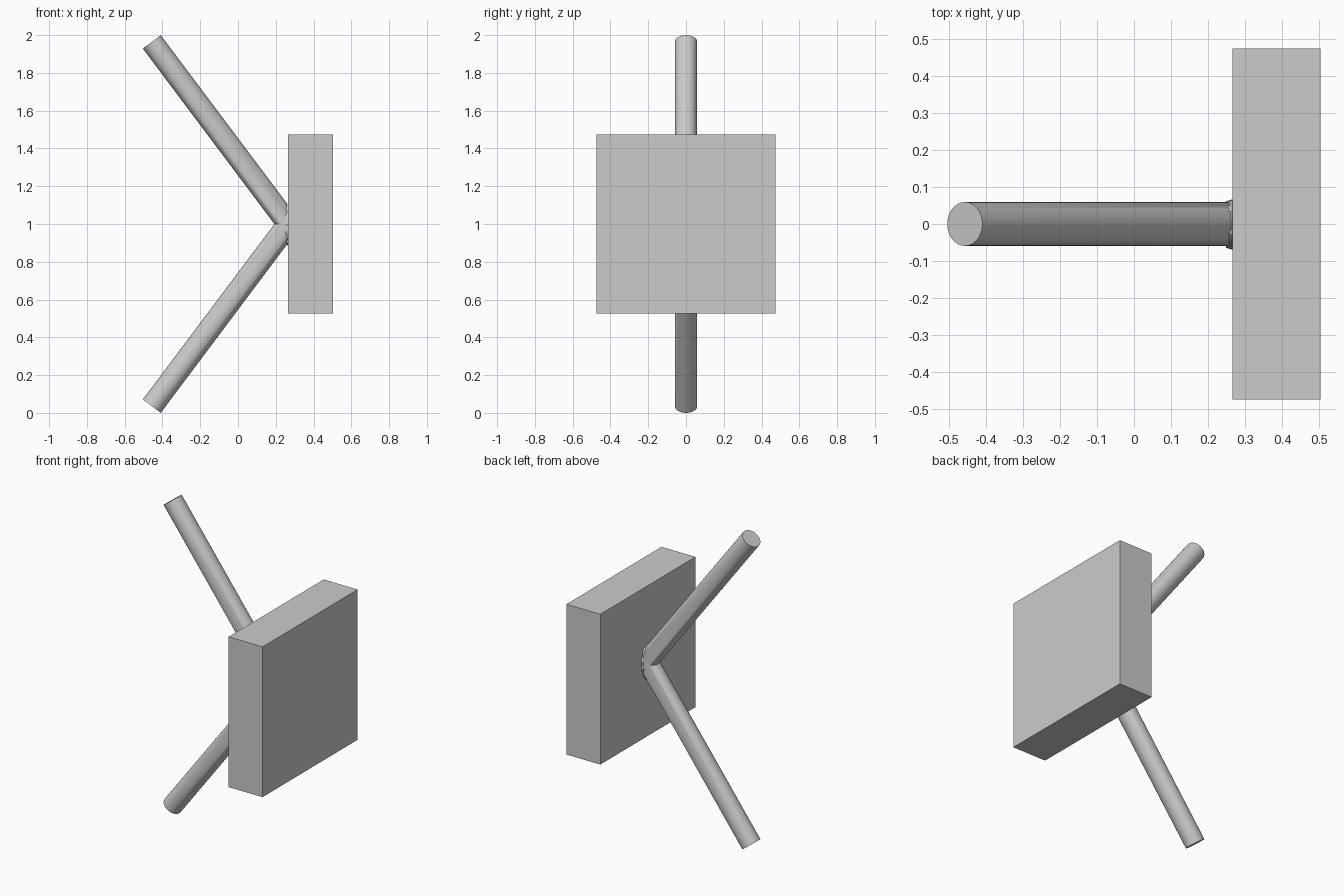
import bpy, bmesh, math, random
from mathutils import Vector

if "Cube" in bpy.data.objects:
    bpy.data.objects.remove(bpy.data.objects["Cube"])

random.seed(4)
R = 0.0593            # rod radius
FACE = 0.266          # plate face the rods are welded to
SEG = 32


def add_object(name, bm):
    bmesh.ops.recalc_face_normals(bm, faces=bm.faces)
    mesh = bpy.data.meshes.new(name)
    bm.to_mesh(mesh)
    bm.free()
    obj = bpy.data.objects.new(name, mesh)
    bpy.context.collection.objects.link(obj)
    return obj


def smooth(obj):
    bpy.ops.object.select_all(action='DESELECT')
    obj.select_set(True)
    bpy.context.view_layer.objects.active = obj
    bpy.ops.object.shade_smooth_by_angle(angle=math.radians(35))


def bridge(bm, a, b):
    n = len(a)
    for i in range(n):
        bm.faces.new((a[i], a[(i + 1) % n], b[(i + 1) % n], b[i]))


# Square plate
bm = bmesh.new()
bmesh.ops.create_cube(bm, size=1)
for v in bm.verts:
    v.co = Vector((FACE + (v.co.x + 0.5) * 0.237, v.co.y * 0.948, 1 + v.co.z * 0.948))
add_object("plate", bm)

# V-shaped rod: two arms mitred together on the plane z = 1
bm = bmesh.new()
joint = Vector((FACE + 0.001, 0, 1))


def end_ring(sign):
    along = Vector((-0.6, 0, 0.8 * sign))
    across = Vector((0.8, 0, 0.6 * sign))
    centre = joint + along * (0.9644 / 0.8)
    return [bm.verts.new(centre + across * R * math.cos(t) + Vector((0, R * math.sin(t), 0)))
            for t in angles]


angles = [2 * math.pi * i / SEG for i in range(SEG)]
mitre = [bm.verts.new(joint + Vector((R / 0.8 * math.cos(t), R * math.sin(t), 0))) for t in angles]
for sign in (1, -1):
    ring = end_ring(sign)
    bridge(bm, ring, mitre)
    bm.faces.new(ring)
smooth(add_object("bent_rod", bm))

# Rough weld bead where the rod enters the plate
bm = bmesh.new()
rings = []
for i in range(48):
    t = 2 * math.pi * i / 48
    c, s = math.cos(t), math.sin(t)
    size = random.uniform(0.006, 0.018)
    rings.append([bm.verts.new((FACE - 0.001 + size * 1.2 * math.sin(u),
                                (R + size * 0.6 * math.cos(u)) * c,
                                1 + (R / 0.6 + size * math.cos(u)) * s))
                  for u in [2 * math.pi * k / 6 for k in range(6)]])
for i in range(48):
    bridge(bm, rings[i], rings[(i + 1) % 48])
add_object("weld_bead", bm)
